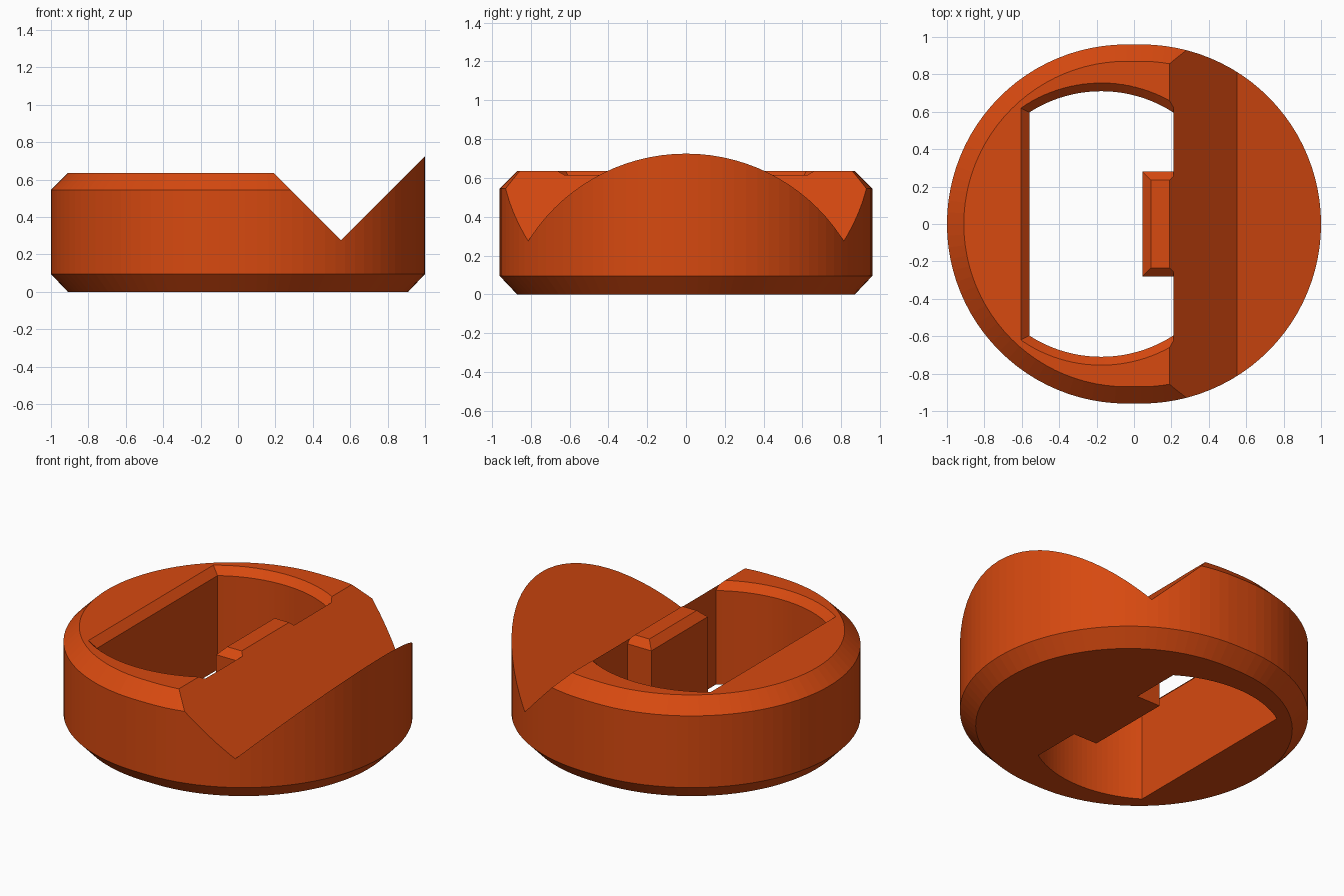
import bpy, bmesh, math
from mathutils import Vector

if "Cube" in bpy.data.objects:
    bpy.data.objects.remove(bpy.data.objects["Cube"])

SEG = 48            # segments per half of the rounded outline
VALLEY = 0.55       # x of the groove bottom


def loft(rings):
    """Closed solid through rings of equal point count."""
    bm = bmesh.new()
    rows = [[bm.verts.new(p) for p in ring] for ring in rings]
    n = len(rows[0])
    for a, b in zip(rows, rows[1:]):
        for i in range(n):
            j = (i + 1) % n
            bm.faces.new((a[i], a[j], b[j], b[i]))
    bm.faces.new(rows[0][::-1])
    bm.faces.new(rows[-1])
    return bm


def outline(r, z):
    """Two half circles joined by short straight sides."""
    pts = []
    for side, start in ((0.04, -math.pi / 2), (-0.04, math.pi / 2)):
        for i in range(SEG + 1):
            t = start + math.pi * i / SEG
            pts.append((side + r * math.cos(t), r * math.sin(t), z))
    return pts


def slice_off(bm, co, no):
    """Remove everything on the normal's side and close the cut."""
    res = bmesh.ops.bisect_plane(bm, geom=bm.verts[:] + bm.edges[:] + bm.faces[:],
                                 dist=1e-6, plane_co=co, plane_no=no, clear_outer=True)
    edges = [e for e in res["geom_cut"] if isinstance(e, bmesh.types.BMEdge)]
    bmesh.ops.holes_fill(bm, edges=edges, sides=0)


def to_object(bm, name):
    bmesh.ops.recalc_face_normals(bm, faces=bm.faces[:])
    me = bpy.data.meshes.new(name)
    bm.to_mesh(me)
    bm.free()
    ob = bpy.data.objects.new(name, me)
    bpy.context.collection.objects.link(ob)
    return ob


# Low left portion (chamfered rim) and raised right portion, meeting at the valley
base = [outline(0.87, 0), outline(0.96, 0.095)]
low = loft(base + [outline(0.96, 0.545), outline(0.87, 0.635)])
high = loft(base + [outline(0.96, 0.9)])
valley = Vector((VALLEY, 0, 0.275))
body = bmesh.new()
for bm, side in ((low, 1), (high, -1)):
    slice_off(bm, valley, (side, 0, 0))
    slice_off(bm, valley, (side, 0, 1))
    inner = [f for f in bm.faces if all(abs(v.co.x - VALLEY) < 1e-4 for v in f.verts)]
    bmesh.ops.delete(bm, geom=inner, context='FACES')
    tmp = bpy.data.meshes.new("half")
    bm.to_mesh(tmp)
    bm.free()
    body.from_mesh(tmp)
    bpy.data.meshes.remove(tmp)
bmesh.ops.remove_doubles(body, verts=body.verts[:], dist=1e-4)
ring = to_object(body, "ring_body")


# Through opening: round ends, straight sides, notched tab, flared top edge
def opening(o, z):
    cx, r, x0, x1 = -0.175, 0.71 + o, -0.56 - o, 0.21
    a0, a1 = math.acos((x1 - cx) / r), math.acos((x0 - cx) / r)
    arc = [a0 + (a1 - a0) * i / 24 for i in range(25)]
    top = [(cx + r * math.cos(t), r * math.sin(t), z) for t in arc]
    bottom = [(x, -y, z) for x, y, _ in reversed(top)]
    tx, ty = 0.045 + o, 0.28 - o
    tab = [(x1, -ty, z), (tx, -ty, z), (tx, ty, z), (x1, ty, z)]
    return top + bottom + tab


cutter = to_object(loft([opening(0, -0.1), opening(0, 0.59), opening(0.11, 0.70)]),
                   "opening_cutter")
mod = ring.modifiers.new("opening", 'BOOLEAN')
mod.operation, mod.solver, mod.object = 'DIFFERENCE', 'EXACT', cutter
bpy.context.view_layer.objects.active = ring
ring.select_set(True)
bpy.ops.object.modifier_apply(modifier=mod.name)
bpy.data.objects.remove(cutter)

# Single colour
orange = bpy.data.materials.new("burnt_orange")
orange.diffuse_color = (0.68, 0.067, 0.005, 1)
orange.use_nodes = True
orange.node_tree.nodes["Principled BSDF"].inputs["Base Color"].default_value = orange.diffuse_color
ring.data.materials.clear()
ring.data.materials.append(orange)
for p in ring.data.polygons:
    p.material_index = 0
